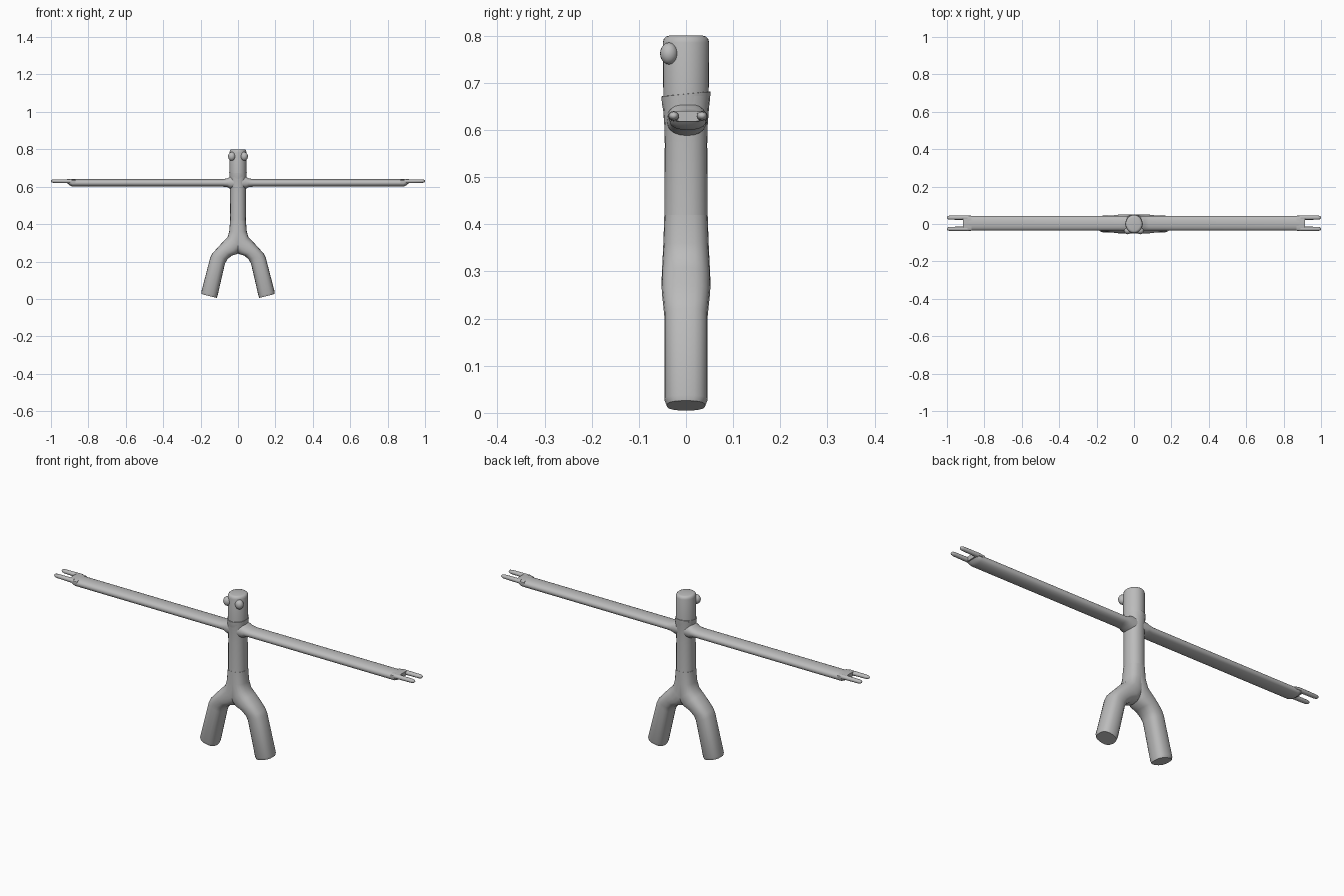
import bpy, bmesh, math
from mathutils import Vector

if "Cube" in bpy.data.objects:
    bpy.data.objects.remove(bpy.data.objects["Cube"])

skin = bpy.data.materials.new("plain grey")
skin.diffuse_color = (0.5, 0.5, 0.5, 1)
skin.use_nodes = True
skin.node_tree.nodes["Principled BSDF"].inputs["Base Color"].default_value = skin.diffuse_color


def finish(name, bm, angle=40):
    bmesh.ops.recalc_face_normals(bm, faces=bm.faces)
    mesh = bpy.data.meshes.new(name)
    bm.to_mesh(mesh)
    bm.free()
    mesh.materials.append(skin)
    ob = bpy.data.objects.new(name, mesh)
    bpy.context.collection.objects.link(ob)
    bpy.ops.object.select_all(action='DESELECT')
    bpy.context.view_layer.objects.active = ob
    ob.select_set(True)
    bpy.ops.object.shade_smooth_by_angle(angle=math.radians(angle))
    return ob


def loft(name, stations, side=1, power=2.0, n=20, angle=40):
    """Skin rounded rings; a station is (point a, point b, half depth, y centre),
    with a and b the opposite ends of the ring as (x, z)."""
    bm = bmesh.new()
    rings = []
    for a, b, depth, yc in stations:
        c = Vector(((a[0] + b[0]) / 2, yc, (a[1] + b[1]) / 2))
        u = Vector(((b[0] - a[0]) / 2, 0, (b[1] - a[1]) / 2))
        ring = []
        for i in range(n):
            t = 2 * math.pi * i / n
            s = [math.copysign(abs(f) ** (2 / power), f) for f in (math.cos(t), math.sin(t))]
            p = c + u * s[0] + Vector((0, depth * s[1], 0))
            ring.append(bm.verts.new((p.x * side, p.y, p.z)))
        rings.append(ring)
    for r, q in zip(rings, rings[1:]):
        for i in range(n):
            j = (i + 1) % n
            bm.faces.new((r[i], r[j], q[j], q[i]))
    bm.faces.new(rings[0])
    bm.faces.new(rings[-1])
    return finish(name, bm, angle)


def level(z, rx, ry, y=0, tilt=0):
    return ((-rx, z), (rx, z), ry, y)


def upright(x, z0, z1, ry, y=0.004):
    return ((x, z0), (x, z1), ry, y)


# Torso
loft("torso", [level(0.36, 0.047, 0.048), level(0.42, 0.042, 0.046),
               level(0.57, 0.042, 0.045), level(0.61, 0.043, 0.046),
               level(0.65, 0.045, 0.049), level(0.672, 0.046, 0.051)], power=2.2)

# Collar rim, higher at the back
rim = loft("collar", [level(0.635, 0.044, 0.047), level(0.66, 0.046, 0.051),
                      level(0.676, 0.047, 0.052), level(0.677, 0.041, 0.045)])
for v in rim.data.vertices:
    if v.co.z > 0.65:
        v.co.z += v.co.y * 0.1

# Head with a rounded top edge
loft("head", [level(0.66, 0.045, 0.048), level(0.785, 0.045, 0.049),
              level(0.793, 0.043, 0.047), level(0.798, 0.039, 0.042),
              level(0.80, 0.032, 0.035)], n=32, angle=60)

for side, word in ((1, "right"), (-1, "left")):
    # Leg, blending from the waist down to a flat foot
    loft(word + "_leg", [((-0.042, 0.42), (0.042, 0.42), 0.046, 0),
                         ((-0.044, 0.36), (0.047, 0.36), 0.048, 0),
                         ((-0.022, 0.27), (0.056, 0.33), 0.051, 0),
                         ((0.004, 0.24), (0.078, 0.308), 0.052, 0),
                         ((0.035, 0.231), (0.11, 0.273), 0.051, 0),
                         ((0.058, 0.21), (0.138, 0.242), 0.048, 0),
                         ((0.070, 0.188), (0.148, 0.222), 0.046, 0),
                         ((0.109, 0.018), (0.196, 0.038), 0.046, 0),
                         ((0.114, 0.005), (0.195, 0.026), 0.041, 0)],
         side, power=2.5)

    # Arm, flared at the shoulder and cut away under the wrist
    loft(word + "_arm", [upright(0.0, 0.585, 0.66, 0.044, 0),
                         upright(0.042, 0.588, 0.655, 0.042, 0.002),
                         upright(0.056, 0.597, 0.645, 0.040),
                         upright(0.08, 0.60, 0.64, 0.039),
                         upright(0.885, 0.60, 0.64, 0.039),
                         upright(0.90, 0.607, 0.64, 0.038),
                         upright(0.91, 0.618, 0.64, 0.034)],
         side, power=2.3)

    # Palm and two prong fingers
    loft(word + "_palm", [upright(0.87, 0.616, 0.639, 0.040),
                          upright(0.89, 0.616, 0.640, 0.042),
                          upright(0.915, 0.618, 0.640, 0.041)], side, power=3)
    for y, place in ((-0.026, "front"), (0.034, "back")):
        loft(word + "_" + place + "_finger",
             [upright(0.89, 0.618, 0.640, 0.012, y), upright(0.985, 0.620, 0.639, 0.011, y),
              upright(0.996, 0.623, 0.637, 0.008, y), upright(1.0, 0.627, 0.633, 0.004, y)],
             side, n=12, angle=60)

    # Bulging eye
    bm = bmesh.new()
    bmesh.ops.create_uvsphere(bm, u_segments=20, v_segments=12, radius=0.021)
    for v in bm.verts:
        v.co = Vector((v.co.x * 0.95 + side * 0.033, v.co.y * 0.9 - 0.036, v.co.z * 1.1 + 0.762))
    finish(word + "_eye", bm, 60)
